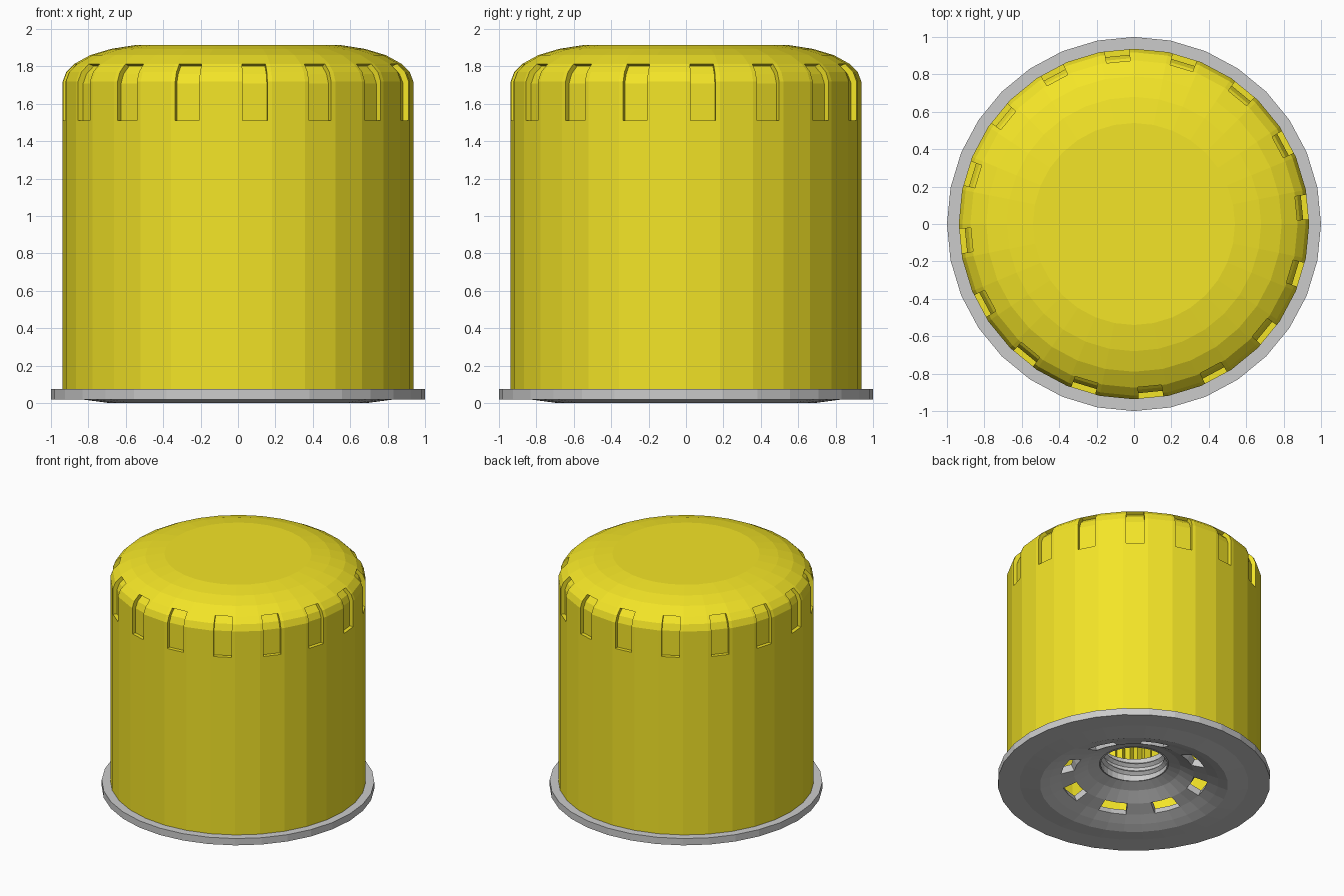
import bpy, bmesh
from math import sin, cos, pi, tau
from mathutils import Vector

if "Cube" in bpy.data.objects:
    bpy.data.objects.remove(bpy.data.objects["Cube"])

SIDES = 32
yellow = bpy.data.materials.new("yellow_paint")
yellow.diffuse_color = (0.9, 0.78, 0.02, 1)
yellow.use_nodes = True
yellow.node_tree.nodes["Principled BSDF"].inputs["Base Color"].default_value = yellow.diffuse_color


def circle(n):
    return [Vector((cos(tau * k / n), sin(tau * k / n), 0)) for k in range(n)]


def lathe(bm, ring, profile, closed=False):
    """Sweep (radius, z) points round a ring; returns faces[row][column]."""
    rows = [[bm.verts.new((p.x * r, p.y * r, z)) for p in ring] for r, z in profile]
    n = len(ring)
    pairs = list(zip(rows, rows[1:])) + ([(rows[-1], rows[0])] if closed else [])
    faces = [[bm.faces.new((a[j], a[(j + 1) % n], b[(j + 1) % n], b[j]))
              for j in range(n)] for a, b in pairs]
    return rows, faces


def finish(bm, name, mat=None):
    mesh = bpy.data.meshes.new(name)
    bm.normal_update()
    bm.to_mesh(mesh)
    bm.free()
    obj = bpy.data.objects.new(name, mesh)
    bpy.context.collection.objects.link(obj)
    if mat:
        mesh.materials.append(mat)
    return obj


# Canister: every second side carries two extra columns for a grip notch
base = circle(SIDES)
ring, notch_cols = [], []
for k in range(SIDES):
    ring.append(base[k])
    if k % 2 == 0:
        nxt = base[(k + 1) % SIDES]
        notch_cols.append(len(ring))
        ring += [base[k].lerp(nxt, 0.13), base[k].lerp(nxt, 0.86)]
bm = bmesh.new()
shell = [(0.937, 0.07), (0.937, 1.51), (0.937, 1.72), (0.918, 1.77), (0.875, 1.813),
         (0.79, 1.86), (0.68, 1.893), (0.54, 1.915)]
rows, faces = lathe(bm, ring, shell)
bm.faces.new(rows[-1])
for i, c in enumerate(notch_cols):
    a = (2 * i + 0.5) * tau / SIDES
    old = [faces[r][c] for r in (1, 2, 3)]
    new = bmesh.ops.extrude_face_region(bm, geom=old)["geom"]
    for f in old:
        if f.is_valid:
            bm.faces.remove(f)
    for v in new:
        if isinstance(v, bmesh.types.BMVert):
            v.co += Vector((-0.03 * cos(a), -0.03 * sin(a), -0.012 if v.co.z > 1.6 else 0))
finish(bm, "canister", yellow)

# End plate: dished underside with eight inlet windows
bm = bmesh.new()
dish = [(0.25, 0.18), (0.34, 0.15), (0.44, 0.095), (0.54, 0.06), (0.62, 0.025),
        (0.69, 0.0), (0.84, 0.02), (1.0, 0.02)]
rows, faces = lathe(bm, base, dish)
for k in range(8):
    for c in (1, 2):
        bm.faces.remove(faces[2][k * 4 + c])
plate = finish(bm, "end_plate")
mod = plate.modifiers.new("thickness", "SOLIDIFY")
mod.thickness, mod.offset = 0.055, -1

# Threaded hub: tube in the centre of the plate
bm = bmesh.new()
lathe(bm, base, [(0.245, 0.175), (0.29, 0.19), (0.29, 0.36), (0.245, 0.36)], closed=True)
finish(bm, "threaded_hub")

# Thread: triangular ridge winding up the hub bore
bm = bmesh.new()
steps, turns = 64, 2
prev = None
for s in range(steps + 1):
    a, z = tau * turns * s / steps, 0.2 + 0.13 * s / steps
    cur = [bm.verts.new((r * cos(a), r * sin(a), z + dz))
           for r, dz in ((0.245, -0.02), (0.22, 0), (0.245, 0.02))]
    if prev:
        for j in range(2):
            bm.faces.new((prev[j], prev[j + 1], cur[j + 1], cur[j]))
    prev = cur
finish(bm, "hub_thread")

# Pleated core inside the canister, seen through the hub
bm = bmesh.new()
pleats = [p * (1.0 if k % 2 else 0.88) for k, p in enumerate(circle(64))]
lathe(bm, pleats, [(0.32, 0.36), (0.32, 1.2)])
finish(bm, "filter_core", yellow)
